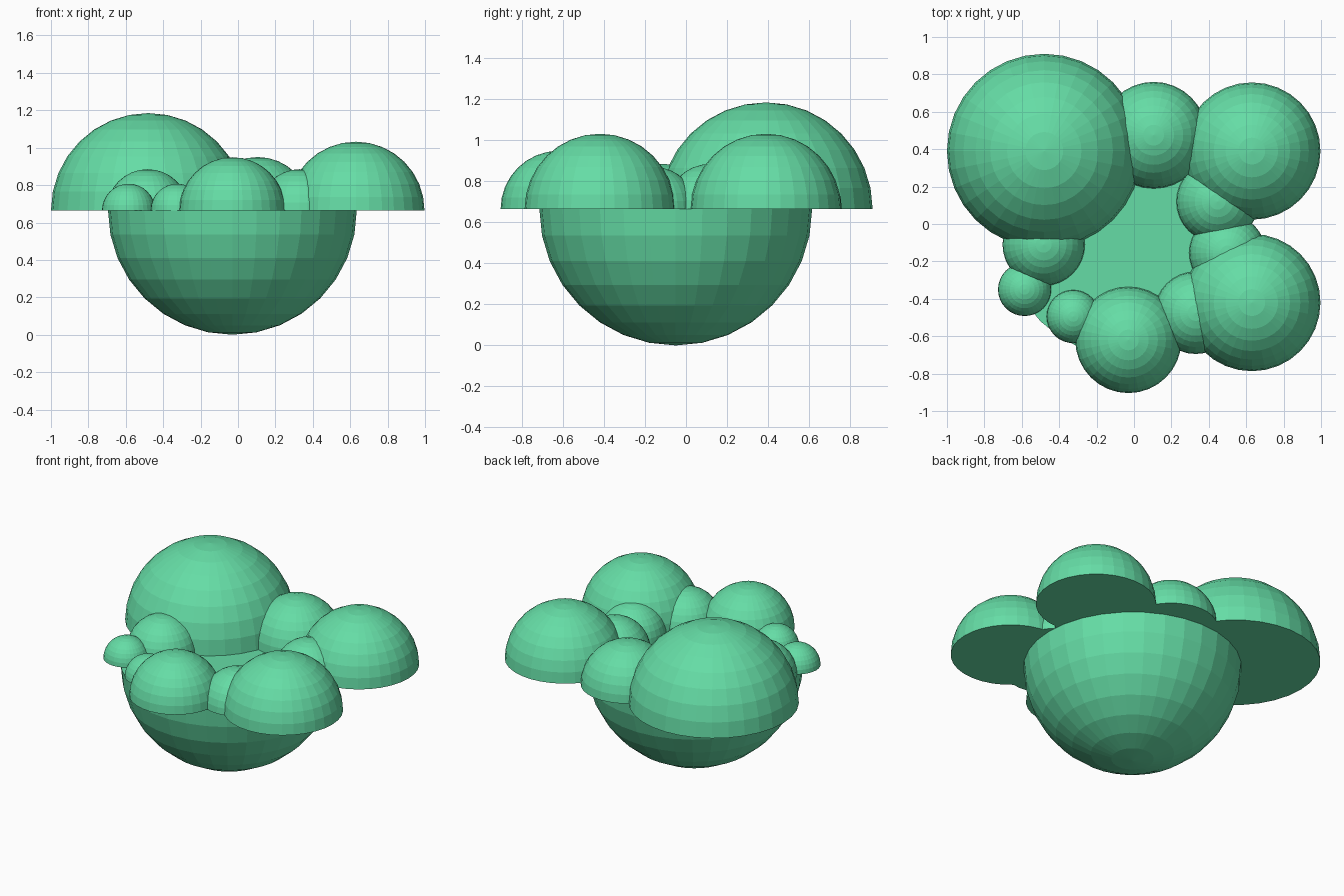
import bpy, bmesh
from mathutils import Vector

if "Cube" in bpy.data.objects:
    bpy.data.objects.remove(bpy.data.objects["Cube"])

RIM = 0.665  # height of the shared cut plane

green = bpy.data.materials.new("mint_green")
green.diffuse_color = (0.13, 0.72, 0.38, 1)
green.use_nodes = True
green.node_tree.nodes["Principled BSDF"].inputs["Base Color"].default_value = green.diffuse_color


def half_sphere(name, x, y, r, upper=True):
    """Closed, flat-shaded half of a 32 x 16 sphere resting on the rim plane."""
    bm = bmesh.new()
    bmesh.ops.create_uvsphere(bm, u_segments=32, v_segments=16, radius=r)
    side = 1 if upper else -1
    drop = [v for v in bm.verts if v.co.z * side < -1e-4 * r]
    bmesh.ops.delete(bm, geom=drop, context='VERTS')
    rim = [e for e in bm.edges if e.is_boundary]
    bmesh.ops.contextual_create(bm, geom=rim)
    bmesh.ops.recalc_face_normals(bm, faces=bm.faces[:])
    bmesh.ops.translate(bm, verts=bm.verts[:], vec=Vector((x, y, RIM)))
    me = bpy.data.meshes.new(name)
    bm.to_mesh(me)
    bm.free()
    me.materials.append(green)
    ob = bpy.data.objects.new(name, me)
    bpy.context.collection.objects.link(ob)
    return ob


# Bowl-shaped base
half_sphere("bowl", -0.03, -0.05, 0.665, upper=False)

# Ring of domes around the rim: x, y, radius
domes = [
    (-0.48, 0.39, 0.52),
    (0.105, 0.475, 0.285),
    (0.63, 0.39, 0.367),
    (0.447, 0.12, 0.22),
    (0.50, -0.155, 0.205),
    (0.63, -0.42, 0.367),
    (0.33, -0.475, 0.22),
    (-0.03, -0.62, 0.284),
    (-0.325, -0.495, 0.142),
    (-0.585, -0.35, 0.142),
    (-0.483, -0.11, 0.22),
]
for i, (x, y, r) in enumerate(domes, 1):
    half_sphere(f"dome_{i}", x, y, r)
